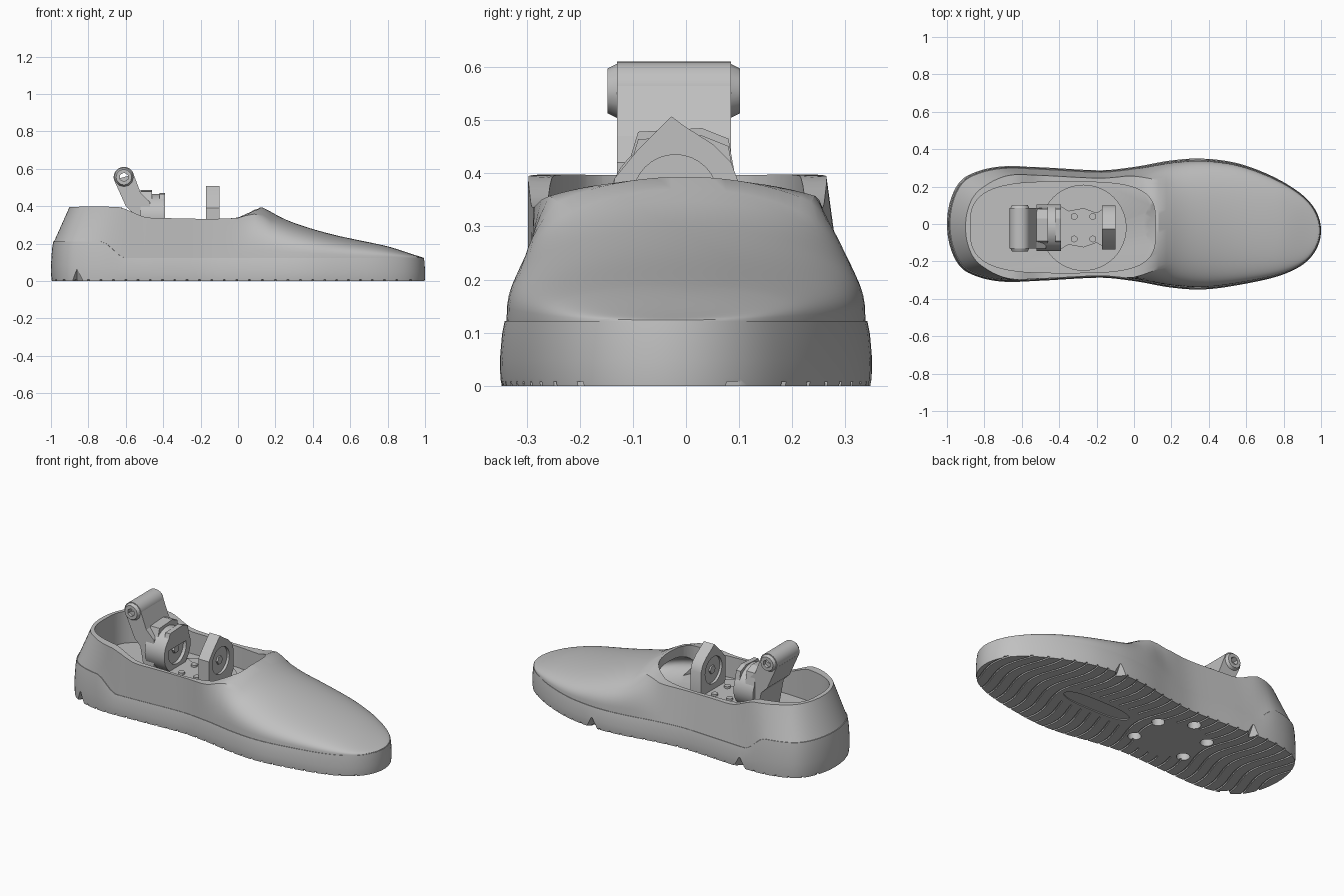
import bpy, bmesh, math
from mathutils import Vector, Matrix

start_cube = bpy.data.objects.get("Cube")
if start_cube:
    bpy.data.objects.remove(start_cube, do_unlink=True)

grey = bpy.data.materials.new("plain_grey")
grey.use_nodes = True
grey.diffuse_color = (0.53, 0.53, 0.53, 1)
grey.node_tree.nodes["Principled BSDF"].inputs["Base Color"].default_value = grey.diffuse_color


# helpers
def finish(name, bm):
    bmesh.ops.remove_doubles(bm, verts=bm.verts, dist=0.0003)
    bmesh.ops.recalc_face_normals(bm, faces=bm.faces)
    mesh = bpy.data.meshes.new(name)
    bm.to_mesh(mesh)
    bm.free()
    obj = bpy.data.objects.new(name, mesh)
    bpy.context.collection.objects.link(obj)
    mesh.materials.append(grey)
    return obj


def activate(obj):
    bpy.ops.object.select_all(action='DESELECT')
    obj.select_set(True)
    bpy.context.view_layer.objects.active = obj


def cut(target, cutter):
    cutter.hide_render = True
    mod = target.modifiers.new("cut", 'BOOLEAN')
    mod.operation, mod.solver, mod.object = 'DIFFERENCE', 'EXACT', cutter
    activate(target)
    bpy.ops.object.modifier_apply(modifier=mod.name)
    bpy.data.objects.remove(cutter, do_unlink=True)


def smooth(obj, angle=30):
    activate(obj)
    bpy.ops.object.shade_smooth_by_angle(angle=math.radians(angle))


def prism(name, outline, direction):
    """Extrude a closed outline of 3D points along a direction."""
    bm = bmesh.new()
    face = bm.faces.new([bm.verts.new(p) for p in outline])
    grown = bmesh.ops.extrude_face_region(bm, geom=[face], use_keep_orig=True)["geom"]
    bmesh.ops.translate(bm, vec=direction,
                        verts=[g for g in grown if isinstance(g, bmesh.types.BMVert)])
    return finish(name, bm)


def cylinder(name, center, radius, depth, axis='Z', sides=32, top=None):
    turn = {'X': Matrix.Rotation(math.pi / 2, 4, 'Y'),
            'Y': Matrix.Rotation(math.pi / 2, 4, 'X'), 'Z': Matrix.Identity(4)}[axis]
    bm = bmesh.new()
    bmesh.ops.create_cone(bm, cap_ends=True, segments=sides, radius1=radius, depth=depth,
                          radius2=radius if top is None else top,
                          matrix=Matrix.Translation(center) @ turn)
    return finish(name, bm)


def clamp(v, low, high):
    return max(low, min(high, v))


def ease(v, low, high):
    t = clamp((v - low) / (high - low), 0, 1)
    return t * t * (3 - 2 * t)


def curve(points, x):
    """Smooth curve through the (x, value) points."""
    x = clamp(x, points[0][0], points[-1][0])
    i = max(k for k in range(len(points) - 1) if points[k][0] <= x)

    def slope(k):
        a, b = points[max(k - 1, 0)], points[min(k + 1, len(points) - 1)]
        return (b[1] - a[1]) / (b[0] - a[0])
    (xa, ya), (xb, yb) = points[i], points[i + 1]
    h = xb - xa
    t = (x - xa) / h
    return (ya * (1 + 2 * t) * (1 - t) ** 2 + slope(i) * h * t * (1 - t) ** 2
            + yb * t * t * (3 - 2 * t) + slope(i + 1) * h * t * t * (t - 1))


# shoe body: rings rise from the sole and close over a lengthwise spine
FULLNESS = [(-1, .68), (-.95, .64), (-.85, .525), (-.7, .432), (-.5, .35), (-.2, .293), (0, .305),
            (.2, .347), (.35, .374), (.5, .388), (.7, .4), (.85, .418), (.95, .445), (1, .46)]
HEIGHT = [(-1, .395), (-.64, .395), (-.58, .375), (-.5, .342), (-.4, .336), (-.02, .336),
          (.04, .365), (.1, .395), (.14, .39), (.2, .355), (.3, .31), (.5, .25), (.8, .185), (1, .13)]


def middle(x):
    return -.035 * ease(x, .5, 1)


def half_width(x):
    return math.sqrt(max(0, 1 - x * x)) * curve(FULLNESS, x)


def band_top(x):
    return .21 - .088 * ease(x, -.74, -.6)


stations = 72
outline = []
for i in range(2 * stations):
    angle = math.pi * i / stations
    x = math.cos(angle)
    side = 1 if i < stations else -1
    outline.append(Vector((x, middle(x) + side * half_width(x), 0)))


def inward(p, u):
    sx = clamp(p.x, -.55, .78)
    return p.lerp(Vector((sx, middle(sx), 0)), u)


def band_point(p, u, t):
    q = inward(p, u)
    q.z = band_top(p.x) * t
    return q


START = .036


def upper_point(p, s):
    wall = .09 + .13 * (1 - ease(p.x, -.95, -.6))
    if s < .5:
        heel_u, heel_f = START + (wall - START) * s * 2, s * 2
    else:
        heel_u, heel_f = wall + (1 - wall) * (s * 2 - 1), 1
    theta = s * math.pi / 2
    toe_u, toe_f = START + (1 - START) * (1 - math.cos(theta)), math.sin(theta) ** .7
    w = ease(p.x, -.05, .2)
    q = inward(p, heel_u + (toe_u - heel_u) * w)
    f = heel_f + (toe_f - heel_f) * w
    q.y -= .016 * heel_f * (1 - w)
    base = band_top(p.x)
    q.z = base + (curve(HEIGHT, q.x) - base) * f
    return q


rings = [[band_point(p, u, t) for p in outline]
         for u, t in ((.01, 0), (.003, .12), (0, .4), (.012, .8), (.026, 1))]
rows = 20
rings += [[upper_point(p, k / rows) for p in outline] for k in range(rows + 1)]
bm = bmesh.new()
loops = [[bm.verts.new(p) for p in ring] for ring in rings]
for low, high in zip(loops, loops[1:]):
    for i in range(len(low)):
        j = (i + 1) % len(low)
        bm.faces.new((low[i], low[j], high[j], high[i]))
bm.faces.new(loops[0])
shoe = finish("shoe_body", bm)

# foot opening (squarer at the front) and a hollow sloping down into the toe
FLOOR = .205
opening = []
for i in range(72):
    a = 2 * math.pi * i / 72
    c, s = math.cos(a), math.sin(a)
    power = .55 if c > 0 else .64
    opening.append((-.38 + .495 * math.copysign(abs(c) ** power, c),
                    -.018 + .243 * math.copysign(abs(s) ** power, s), FLOOR))
cut(shoe, prism("opening_cutter", opening, (0, 0, .5)))
bm = bmesh.new()
slope = Matrix.Rotation(.3, 4, 'Y') @ Matrix.Diagonal((.3, .19, .075, 1))
bmesh.ops.create_uvsphere(bm, u_segments=32, v_segments=16, radius=1,
                          matrix=Matrix.Translation((.15, 0, .25)) @ slope)
cut(shoe, finish("toe_cutter", bm))

# wavy tread grooves, leaving a round pad and a long midfoot panel plain
def plain(x, y):
    return math.hypot(x + .27, y + .02) < .18 or (.02 < x < .5 and abs(y) < .065)


def groove(bm, path):
    sections = []
    for x, y in path:
        sections.append([bm.verts.new((x + dx, y, z)) for dx, z in
                         ((-.005, -.02), (.005, -.02), (.005, .008), (-.005, .008))])
    for a, b in zip(sections, sections[1:]):
        for i in range(4):
            j = (i + 1) % 4
            bm.faces.new((a[i], a[j], b[j], b[i]))
    bm.faces.new(sections[0])
    bm.faces.new(sections[-1])


bm = bmesh.new()
for k in range(30):
    path = []
    for step in range(-20, 21):
        y = step * .02
        x = -.97 + k * .066 + .03 * math.cos(y * 12)
        if not plain(x, y):
            path.append((x, y))
        if plain(x, y) or step == 20:
            if len(path) > 1:
                groove(bm, path)
            path = []
cut(shoe, finish("tread_cutter", bm))

# sunken panel under the midfoot
panel = []
for i in range(32):
    a = 2 * math.pi * i / 32
    panel.append((.26 + .22 * math.copysign(abs(math.cos(a)) ** .6, math.cos(a)),
                  .05 * math.sin(a), -.01))
cut(shoe, prism("panel_cutter", panel, (0, 0, .016)))

# screw holes under the pad and wedge nicks along the sole edge
PAD = Vector((-.27, -.02, 0))
spokes = [Vector((math.cos(a), math.sin(a), 0)) for a in
          (math.pi * (2 * i - 1) / 6 for i in range(5))]
for spoke in spokes:
    cut(shoe, cylinder("hole_cutter", PAD + spoke * .195, .036, .1, sides=20))
for x, side in ((-.86, -1), (-.57, 1), (.385, 1)):
    spot = (x, middle(x) + side * half_width(x), .025)
    cut(shoe, cylinder("nick_cutter", spot, .045, .07, sides=4, top=.004))
smooth(shoe)

# round mounting plate, low bracket base and its screws
smooth(cylinder("mounting_plate", PAD + Vector((0, 0, FLOOR + .006)), .23, .014, sides=48))
half_foot = [(-.5, .11), (-.4, .12), (-.35, .09), (-.27, .105), (-.2, .08), (-.15, .11)]
foot = half_foot + [(x, -y) for x, y in reversed(half_foot)]
prism("bracket_base", [(x, y - .02, FLOOR) for x, y in foot], (0, 0, .035))
for i, (x, y) in enumerate(((x, y) for x in (-.32, -.22) for y in (-.08, .04))):
    smooth(cylinder(f"screw_{i}", (x, y, FLOOR + .038), .018, .018, sides=16))

# front bracket: peaked plate with a round recess on both sides
arch = [(-.1, .2), (-.135, .26), (-.135, .39), (-.09, .445), (-.05, .485), (-.027, .507),
        (-.005, .49), (.05, .455), (.085, .42), (.1, .38), (.1, .26), (.06, .2)]
front_bracket = prism("front_bracket", [(-.17, y, z) for y, z in arch], (.07, 0, 0))
for x in (-.17, -.1):
    cut(front_bracket, cylinder("recess_cutter", (x, -.02, .355), .08, .03, 'X'))
smooth(front_bracket)
smooth(cylinder("front_pivot", (-.135, -.02, .355), .025, .06, 'X', 6))

# rear bracket: round housing carrying a slanted arm
housing = cylinder("rear_housing", (-.455, -.02, .34), .125, .13, 'X', 32)
cut(housing, cylinder("recess_cutter", (-.39, -.02, .345), .085, .04, 'X'))
smooth(housing)
smooth(cylinder("rear_pivot", (-.41, -.02, .345), .025, .03, 'X', 6))
crown = [(-.12, .38), (-.09, .478), (.03, .485), (.08, .465), (.095, .38)]
prism("housing_crown", [(-.52, y, z) for y, z in crown], (.06, 0, 0))
crown_low = [(y, z - .014) for y, z in crown]
prism("housing_crown_front", [(-.42, y, z) for y, z in crown_low], (.03, 0, 0))
arm = [(-.663, .54), (-.6, .4), (-.56, .36), (-.53, .2), (-.47, .2), (-.47, .42),
       (-.52, .47), (-.558, .57)]
prism("rear_arm", [(x, -.13, z) for x, z in arm], (0, .215, 0))

# hinge barrel with bevelled knobs and a through hole
barrel = cylinder("hinge_barrel", (-.61, -.0225, .555), .055, .215, 'Y')
knobs = [cylinder("hinge_knob_front", (-.61, -.138, .555), .052, .02, 'Y', 12, .042),
         cylinder("hinge_knob_back", (-.61, .092, .555), .042, .02, 'Y', 12, .052)]
for part in [barrel] + knobs:
    cut(part, cylinder("bore_cutter", (-.61, 0, .555), .024, .5, 'Y', 6))
    smooth(part)
